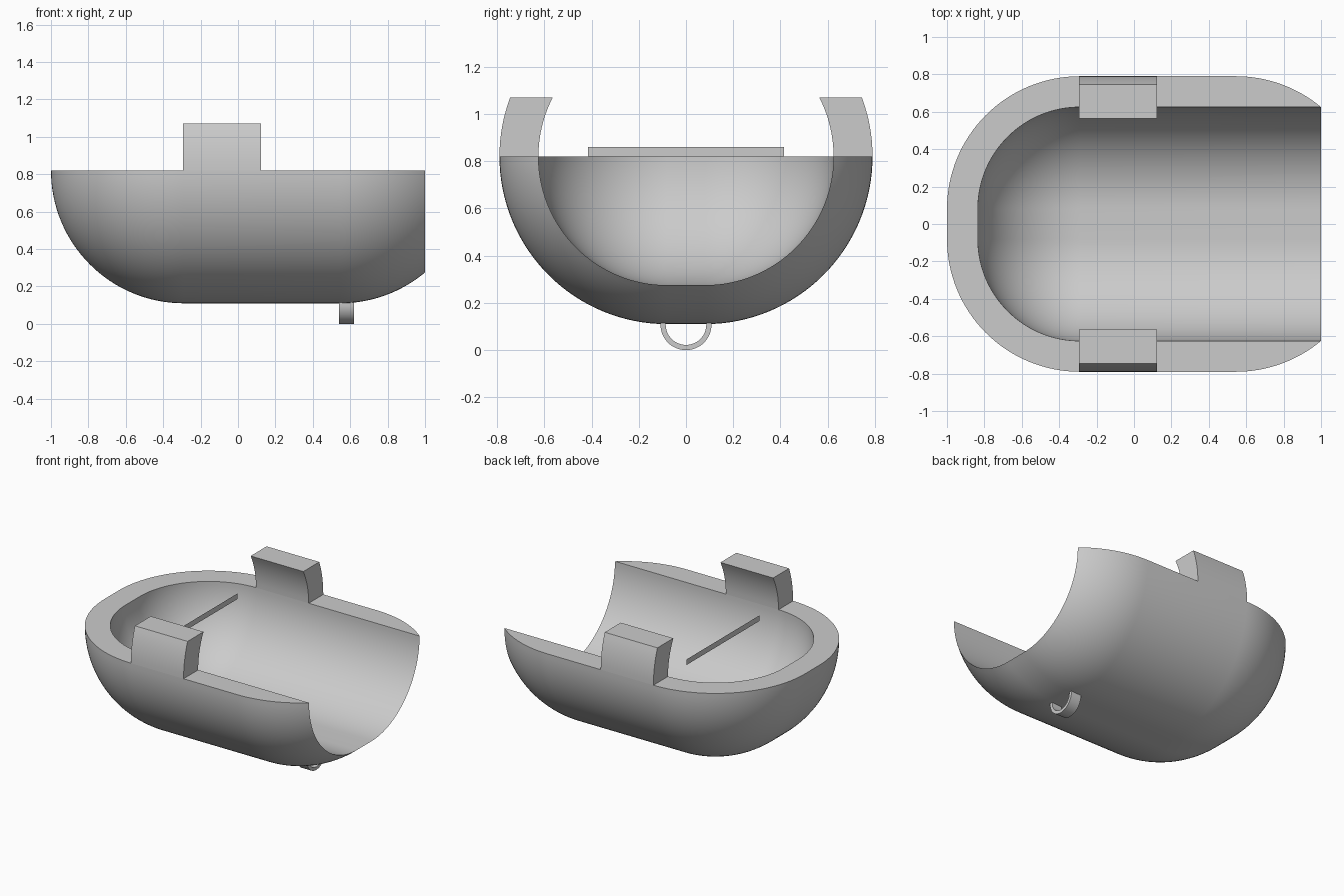
import bpy, bmesh
from math import sin, cos, asin, sqrt, pi, radians

if "Cube" in bpy.data.objects:
    bpy.data.objects.remove(bpy.data.objects["Cube"], do_unlink=True)

RIM = 0.82       # height of the open rim
FLAT = 0.08      # half width of the flat keel
OUTER, INNER = 0.71, 0.545
BACK_X = -0.29   # centre of the closed rounded end
NOSE_X = 1 - sqrt(OUTER ** 2 - INNER ** 2)   # centre of the cut rounded end
STEPS = 32

grey = bpy.data.materials.new("plain grey")
grey.use_nodes = True
grey.diffuse_color = (0.6, 0.6, 0.6, 1)
grey.node_tree.nodes["Principled BSDF"].inputs["Base Color"].default_value = (0.6, 0.6, 0.6, 1)


def finish(name, bm):
    mesh = bpy.data.meshes.new(name)
    bm.to_mesh(mesh)
    bm.free()
    mesh.materials.append(grey)
    obj = bpy.data.objects.new(name, mesh)
    bpy.context.collection.objects.link(obj)
    bpy.ops.object.select_all(action='DESELECT')
    obj.select_set(True)
    bpy.context.view_layer.objects.active = obj
    bpy.ops.object.shade_smooth_by_angle(angle=radians(30))
    return obj


def arc(radius, start, end, count, y=0, z=0):
    angles = [start + (end - start) * i / count for i in range(count + 1)]
    return [(y + radius * cos(a), z + radius * sin(a)) for a in angles]


def section(radius):
    """Half stadium: two quarter arcs joined by the flat keel."""
    return (arc(radius, 0, -pi / 2, STEPS, FLAT, RIM)
            + arc(radius, -pi / 2, -pi, STEPS, -FLAT, RIM))


def loft(bm, stations):
    rows = [[bm.verts.new((x, y, z)) for y, z in section(r)] for x, r in stations]
    for a, b in zip(rows, rows[1:]):
        for i in range(len(a) - 1):
            bm.faces.new((a[i], a[i + 1], b[i + 1], b[i]))


def extrude(name, outline, x0, x1):
    """Prism along x from an outline in y and z."""
    bm = bmesh.new()
    face = bm.faces.new([bm.verts.new((x0, y, z)) for y, z in outline])
    new = bmesh.ops.extrude_face_region(bm, geom=[face])["geom"]
    bmesh.ops.translate(bm, vec=(x1 - x0, 0, 0),
                        verts=[v for v in new if isinstance(v, bmesh.types.BMVert)])
    bmesh.ops.recalc_face_normals(bm, faces=bm.faces)
    return finish(name, bm)


# Hull: outer skin and inner skin meeting in a sharp edge at the open end
back = [(-cos(pi / 2 * i / STEPS), sin(pi / 2 * i / STEPS)) for i in range(STEPS + 1)]
nose_angle = asin(sqrt(OUTER ** 2 - INNER ** 2) / OUTER)
nose = [nose_angle * i / 16 for i in range(17)]
bm = bmesh.new()
loft(bm, [(BACK_X + OUTER * c, OUTER * s) for c, s in back]
     + [(NOSE_X + OUTER * sin(a), OUTER * cos(a)) for a in nose])
loft(bm, [(BACK_X + INNER * c, INNER * s) for c, s in back] + [(1, INNER)])
bmesh.ops.remove_doubles(bm, verts=bm.verts, dist=0.0002)
# Flat rim between the two skins
bmesh.ops.holes_fill(bm, edges=[e for e in bm.edges if e.is_boundary], sides=0)
bmesh.ops.recalc_face_normals(bm, faces=bm.faces)
finish("hull", bm)

# Curved side tabs that carry the hull section above the rim
TAB = 0.25
tab = (arc(OUTER, 0, asin(TAB / OUTER), 8, FLAT, RIM)
       + arc(INNER, asin(TAB / INNER), 0, 8, FLAT, RIM))
for name, side in (("back_tab", 1), ("front_tab", -1)):
    extrude(name, [(side * y, z) for y, z in tab], -0.295, 0.122)

# Half ring under the keel
ring = arc(0.108, -pi, 0, 32, 0, 0.108) + arc(0.086, 0, -pi, 32, 0, 0.108)
ring = [(y, z + 0.006 if z > 0.107 else z) for y, z in ring]
extrude("keel_loop", ring, 0.54, 0.62)

# Paper-thin cross strip at rim height
bm = bmesh.new()
bm.faces.new([bm.verts.new((-0.293, y, z)) for y, z in
              ((-0.415, RIM), (-0.415, 0.86), (0.415, 0.86), (0.415, RIM))])
finish("cross_strip", bm)
